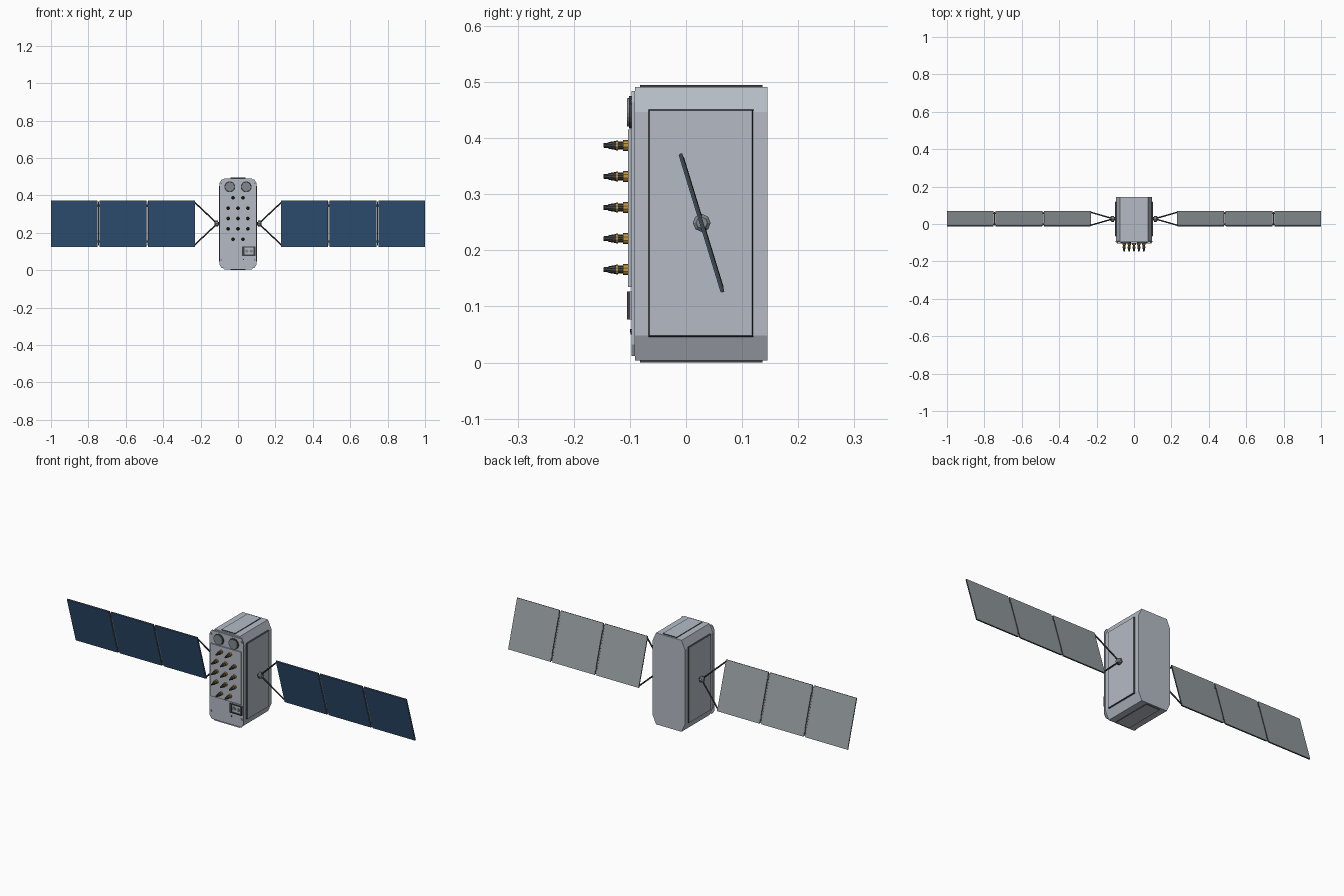
import bpy, bmesh, math
from mathutils import Vector, Matrix

if "Cube" in bpy.data.objects:
    bpy.data.objects.remove(bpy.data.objects["Cube"])


def material(name, rgb):
    m = bpy.data.materials.new(name)
    m.use_nodes = True
    m.diffuse_color = (*rgb, 1)
    m.node_tree.nodes["Principled BSDF"].inputs["Base Color"].default_value = (*rgb, 1)
    return m


HULL = material("hull grey", (0.46, 0.50, 0.56))
BACK = material("panel back grey", (0.29, 0.32, 0.34))
BLUE = material("solar blue", (0.035, 0.10, 0.22))
DARK = material("dark grey", (0.05, 0.055, 0.06))
MID = material("fitting grey", (0.23, 0.25, 0.27))
GOLD = material("gold", (0.55, 0.31, 0.05))


def finish(name, bm, mats):
    bmesh.ops.recalc_face_normals(bm, faces=bm.faces)
    me = bpy.data.meshes.new(name)
    bm.to_mesh(me)
    bm.free()
    for m in mats:
        me.materials.append(m)
    ob = bpy.data.objects.new(name, me)
    bpy.context.collection.objects.link(ob)
    return ob


def box(name, lo, hi, mat, edge=None, axis=None, flare=0.0):
    """Box; with an edge colour, only the faces along the axis keep the main colour."""
    lo, hi = Vector(lo), Vector(hi)
    bm = bmesh.new()
    bmesh.ops.create_cube(bm, size=1)
    for v in bm.verts:
        v.co = (lo + hi) / 2 + v.co * (hi - lo)
        if flare and abs(v.co[axis]) < (abs(lo[axis]) + abs(hi[axis])) / 2:
            for k in range(3):
                if k != axis:
                    v.co[k] += math.copysign(flare, v.co[k] - (lo[k] + hi[k]) / 2)
    bm.normal_update()
    if edge:
        for f in bm.faces:
            f.material_index = 0 if abs(f.normal[axis]) > 0.9 else 1
    return finish(name, bm, [mat, edge] if edge else [mat])


def octagon(name, hx, z0, z1, cx, cz, y0, y1, mat):
    """Rectangle with cut corners in the xz plane, extruded along y."""
    right = [(hx - cx, z0), (hx, z0 + cz), (hx, z1 - cz), (hx - cx, z1)]
    outline = right + [(-x, z) for x, z in reversed(right)]
    bm = bmesh.new()
    face = bm.faces.new([bm.verts.new((x, y0, z)) for x, z in outline])
    new = bmesh.ops.extrude_face_region(bm, geom=[face])["geom"]
    bmesh.ops.translate(bm, vec=(0, y1 - y0, 0),
                        verts=[g for g in new if isinstance(g, bmesh.types.BMVert)])
    return finish(name, bm, [mat])


def rod(name, a, b, r1, r2, mat, sides=8):
    a, b = Vector(a), Vector(b)
    turn = (b - a).to_track_quat('Z', 'Y').to_matrix().to_4x4()
    bm = bmesh.new()
    bmesh.ops.create_cone(bm, cap_ends=True, segments=sides, radius1=r1, radius2=r2,
                          depth=(b - a).length,
                          matrix=Matrix.Translation((a + b) / 2) @ turn)
    return finish(name, bm, [mat])


# Hull with chamfered long edges, and the plates fixed to it
octagon("hull", 0.095, 0.004, 0.491, 0.02, 0.044, -0.091, 0.145, HULL)
octagon("front_plate", 0.1, 0.012, 0.484, 0.012, 0.02, -0.097, -0.091, HULL)
box("antenna_plate", (-0.09, -0.103, 0.135), (0.09, -0.097, 0.415), HULL)
box("top_plate", (-0.04, -0.082, 0.490), (0.04, 0.136, 0.495), HULL, DARK, 2)
box("bottom_plate", (-0.04, -0.082, 0), (0.04, 0.136, 0.005), HULL, DARK, 2)
for s, side in ((1, "left"), (-1, "right")):
    x = sorted((s * 0.094, s * 0.101))
    box(side + "_side_plate", (x[0], -0.065, 0.048), (x[1], 0.118, 0.449),
        HULL, DARK, 0, 0.002)

# Round sensors and corner bolts
for s, side in ((1, "left"), (-1, "right")):
    x = s * 0.044
    rod(side + "_sensor", (x, -0.096, 0.446), (x, -0.105, 0.446), 0.027, 0.025, MID, 20)
    rod(side + "_sensor_rim", (x, -0.096, 0.446), (x, -0.102, 0.446), 0.029, 0.029, DARK, 20)
    for z in (0.055, 0.465):
        rod(side + "_bolt", (s * 0.09, -0.096, z), (s * 0.09, -0.099, z), 0.005, 0.005, MID)

# Antenna spikes: stepped gold and dark sections
SECTIONS = [(0.102, 0.112, 0.010, 0.010, GOLD), (0.112, 0.121, 0.007, 0.007, DARK),
            (0.121, 0.125, 0.009, 0.009, GOLD), (0.125, 0.138, 0.008, 0.006, DARK),
            (0.138, 0.147, 0.005, 0.004, DARK)]
for row, count in enumerate((2, 3, 3, 3, 2)):
    z = 0.387 - 0.0553 * row
    for i in range(count):
        x = (i - (count - 1) / 2) * 0.053
        for n, (a, b, r1, r2, mat) in enumerate(SECTIONS):
            rod("antenna_section_%d" % n, (x, -a, z), (x, -b, z), r1, r2, mat, 10)

# Small instrument unit low on the front
box("instrument_base", (0.022, -0.100, 0.077), (0.094, -0.096, 0.127), HULL)
for x0, x1 in ((0.022, 0.034), (0.084, 0.094)):
    box("instrument_post", (x0, -0.105, 0.077), (x1, -0.097, 0.127), DARK)
for z in (0.077, 0.121):
    box("instrument_bar", (0.022, -0.104, z), (0.094, -0.097, z + 0.006), DARK)
for x in (0.047, 0.071):
    rod("instrument_eye", (x, -0.099, 0.102), (x, -0.104, 0.102), 0.009, 0.009, MID, 12)
rod("front_pin", (0.03, -0.096, 0.057), (0.03, -0.1, 0.057), 0.003, 0.003, DARK)

# Solar wings, built upright around their axis and then tilted
CENTRE = Vector((0, 0.028, 0.249))
TILT = Matrix.Translation(CENTRE) @ Matrix.Rotation(math.radians(17), 4, 'X')
HALF = 0.129
for s, side in ((1, "left"), (-1, "right")):
    parts = []
    for i in range(3):
        x = sorted((s * (0.231 + i * 0.2595), s * (0.481 + i * 0.2595)))
        parts.append(box(side + "_panel", (x[0], -0.002, -HALF), (x[1], 0.003, HALF),
                         BACK, DARK, 1))
        parts.append(box(side + "_cells", (x[0] + 0.001, -0.004, -HALF + 0.001),
                         (x[1] - 0.001, -0.002, HALF - 0.001), BLUE))
        if i < 2:
            g = s * (0.4857 + i * 0.2595)
            parts.append(box(side + "_hinge_bar", (g - 0.003, -0.001, -0.123),
                             (g + 0.003, 0.001, 0.123), MID))
            for z in (-0.1, 0.1):
                parts.append(box(side + "_hinge", (g - 0.005, -0.003, z - 0.006),
                                 (g + 0.005, 0.003, z + 0.006), DARK))
    for z in (-1, 1):
        parts.append(rod(side + "_strut", (s * 0.115, 0, z * 0.004),
                         (s * 0.234, 0, z * (HALF - 0.008)), 0.004, 0.004, DARK))
    for p in parts:
        p.data.transform(TILT)
    # Hub joining the struts to the hull
    hub = [CENTRE + Vector((s * x, 0, 0)) for x in (0.098, 0.108, 0.12, 0.126)]
    rod(side + "_hub_neck", hub[0], hub[1], 0.009, 0.009, DARK)
    rod(side + "_hub", hub[1], hub[2], 0.016, 0.016, MID)
    rod(side + "_hub_cap", hub[2], hub[3], 0.016, 0.010, MID)
